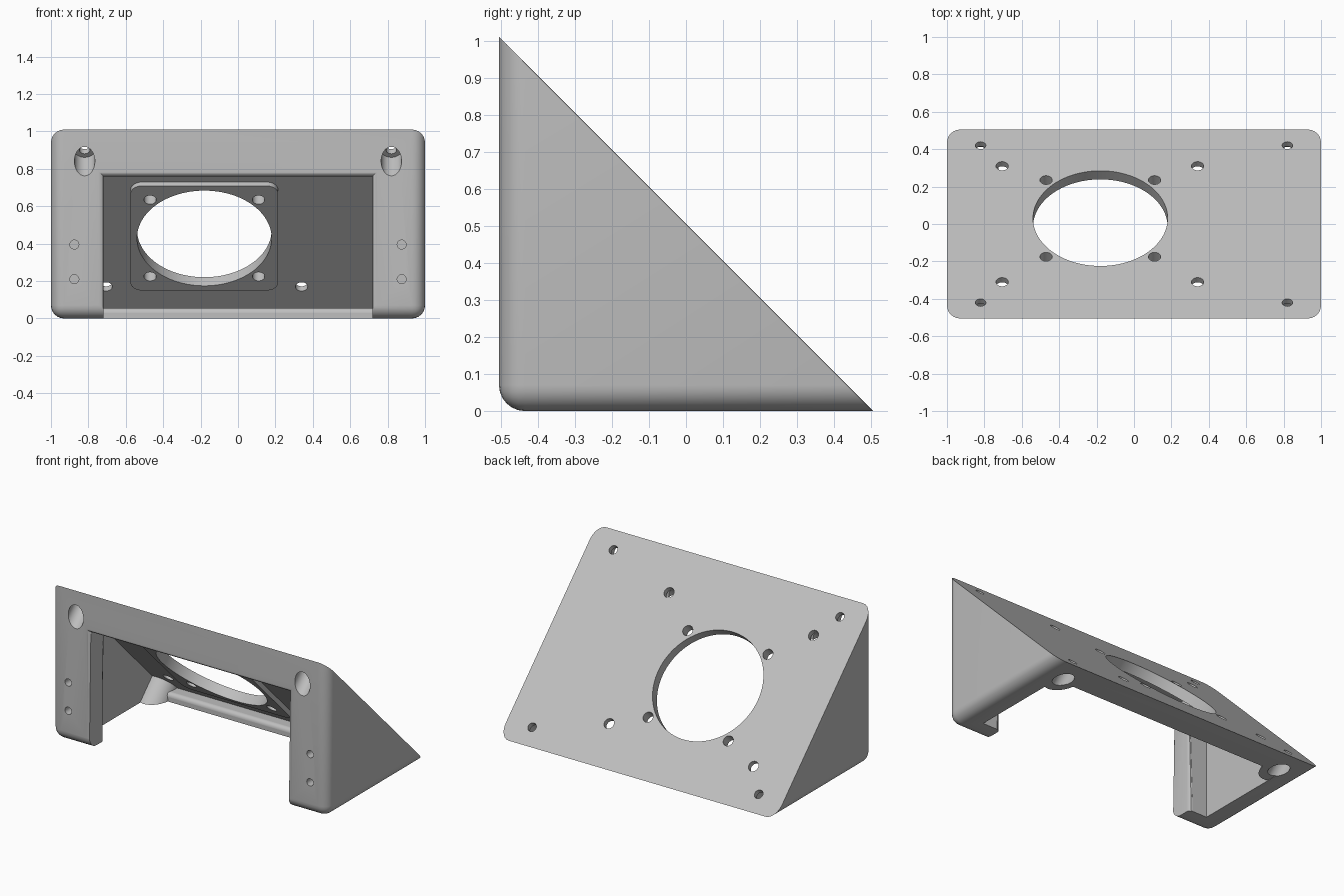
import bpy, bmesh
from math import sqrt, radians
from mathutils import Matrix, Vector

if "Cube" in bpy.data.objects:
    bpy.data.objects.remove(bpy.data.objects["Cube"])

H = 0.505                 # half depth; the slope is y + z = H
R2 = sqrt(2)
NORMAL = Vector((0, 1, 1)) / R2
# Slope frame: local x across, local y down the slope, local z outward
SLOPE = Matrix(((1, 0, 0, 0), (0, 1 / R2, 1 / R2, 0),
                (0, -1 / R2, 1 / R2, H), (0, 0, 0, 1)))

grey = bpy.data.materials.new("light_grey")
grey.use_nodes = True
grey.diffuse_color = (0.52, 0.52, 0.52, 1)
grey.node_tree.nodes["Principled BSDF"].inputs["Base Color"].default_value = (0.52, 0.52, 0.52, 1)


def finish(bm, name):
    bmesh.ops.recalc_face_normals(bm, faces=bm.faces)
    mesh = bpy.data.meshes.new(name)
    bm.to_mesh(mesh)
    bm.free()
    mesh.materials.append(grey)
    obj = bpy.data.objects.new(name, mesh)
    bpy.context.collection.objects.link(obj)
    return obj


def box(lo, hi):
    bm = bmesh.new()
    bmesh.ops.create_cube(bm, size=1)
    lo, hi = Vector(lo), Vector(hi)
    for v in bm.verts:
        v.co = (lo + hi) / 2 + Vector(a * b for a, b in zip(v.co, hi - lo))
    return bm


def clip(bm, point, normal):
    cut = bmesh.ops.bisect_plane(bm, geom=bm.verts[:] + bm.edges[:] + bm.faces[:],
                                 plane_co=point, plane_no=normal, clear_outer=True)
    edges = [e for e in cut["geom_cut"] if isinstance(e, bmesh.types.BMEdge)]
    bmesh.ops.contextual_create(bm, geom=edges)


def slope_cylinder(x, y, r, d0, d1, segments=32):
    """Cylinder square to the slope, from depth d0 to depth d1 below it."""
    bm = bmesh.new()
    place = SLOPE @ Matrix.Translation((x, y * R2, -(d0 + d1) / 2))
    bmesh.ops.create_cone(bm, cap_ends=True, segments=segments, radius1=r,
                          radius2=r, depth=d1 - d0, matrix=place)
    return bm


def combine(body, tool, operation):
    mod = body.modifiers.new(operation, "BOOLEAN")
    mod.operation, mod.object, mod.solver = operation, tool, "EXACT"
    bpy.context.view_layer.update()
    deps = bpy.context.evaluated_depsgraph_get()
    mesh = bpy.data.meshes.new_from_object(body.evaluated_get(deps))
    body.modifiers.clear()
    body.data = mesh
    bpy.data.objects.remove(tool)


# Wedge body: rounded block cut along the slope
bm = box((-1, -H, 0), (1, 3, 3))
bmesh.ops.bevel(bm, geom=bm.edges[:], offset=0.07, segments=6, profile=0.5, affect="EDGES")
clip(bm, (0, 0, H), NORMAL)
bracket = finish(bm, "angled_bracket")

# Hollow behind the front wall, open at the bottom
profile = [(-0.355, -0.2), (0.31, -0.2), (0.31, 0.055), (0.4, 0.055), (-0.355, 0.81)]
bm = bmesh.new()
face = bm.faces.new([bm.verts.new((-0.85, y, z)) for y, z in profile])
side = bmesh.ops.extrude_face_region(bm, geom=[face])["geom"]
bmesh.ops.translate(bm, vec=(1.7, 0, 0), verts=[v for v in side if isinstance(v, bmesh.types.BMVert)])
combine(bracket, finish(bm, "hollow_cutter"), "DIFFERENCE")

# Front opening between the legs
combine(bracket, finish(box((-0.72, -1, -0.3), (0.72, -0.34, 0.76)), "opening_cutter"), "DIFFERENCE")

# Round the edges of the legs, the top bar and the back rail
bm = bmesh.new()
bm.from_mesh(bracket.data)
bmesh.ops.remove_doubles(bm, verts=bm.verts, dist=0.0005)


def near(edge, axis, value):
    return all(abs(abs(v.co[axis]) - value) < 0.002 for v in edge.verts)


def soft(e):
    if len(e.link_faces) != 2 or e.calc_face_angle(0) < 0.5 or not e.is_convex:
        return False
    run = e.verts[0].co - e.verts[1].co
    leg = near(e, 0, 0.72) and abs(run.z) > 0.3
    bar = near(e, 2, 0.76) and near(e, 1, H) and abs(run.x) > 1
    rail = near(e, 1, 0.31) and abs(run.x) > 1
    return leg or bar or rail


bmesh.ops.bevel(bm, geom=[e for e in bm.edges if soft(e)], offset=0.025,
                segments=4, profile=0.5, affect="EDGES")
bm.to_mesh(bracket.data)
bm.free()

# Screw bosses in the four corners
CORNERS = [(x, y) for x in (-0.82, 0.82) for y in (-0.42, 0.42)]
for x, y in CORNERS:
    bm = slope_cylinder(x, y, 0.1, 0.01, 0.5)
    clip(bm, (0, 0, 0.002), (0, 0, -1))
    clip(bm, (0, 0.002 - H, 0), (0, -1, 0))
    combine(bracket, finish(bm, "screw_boss"), "UNION")

# Raised square pad around the round opening
bm = box((-0.575, 0.03 * R2 - 0.395, -0.065), (0.215, 0.03 * R2 + 0.395, -0.02))
upright = [e for e in bm.edges if abs(e.verts[0].co.z - e.verts[1].co.z) > 0.01]
bmesh.ops.bevel(bm, geom=upright, offset=0.06, segments=6, profile=0.5, affect="EDGES")
bm.transform(SLOPE)
combine(bracket, finish(bm, "pad"), "UNION")

# Round opening and the holes through the plate
holes = [(-0.18, 0.03, 0.36, 96)]
holes += [(x, y, 0.033, 32) for x in (-0.47, 0.11) for y in (-0.175, 0.235)]
holes += [(x, y, 0.033, 32) for x in (-0.705, 0.34) for y in (-0.31, 0.31)]
holes += [(x, y, 0.028, 32) for x, y in CORNERS]
for x, y, r, segments in holes:
    combine(bracket, finish(slope_cylinder(x, y, r, -0.1, 0.1, segments), "hole_cutter"), "DIFFERENCE")

# Wide screw-head bores from the front and from below
for x, y in CORNERS:
    combine(bracket, finish(slope_cylinder(x, y, 0.055, 0.035, 0.4), "bore_cutter"), "DIFFERENCE")

# Small blind holes in the legs
for x in (-0.875, 0.875):
    for z in (0.21, 0.395):
        bm = bmesh.new()
        place = Matrix.Translation((x, -H, z)) @ Matrix.Rotation(radians(90), 4, "X")
        bmesh.ops.create_cone(bm, cap_ends=True, segments=24, radius1=0.024,
                              radius2=0.024, depth=0.3, matrix=place)
        combine(bracket, finish(bm, "leg_hole_cutter"), "DIFFERENCE")

# Smooth the rounded faces, keep hard edges
bpy.ops.object.select_all(action="DESELECT")
bracket.select_set(True)
bpy.context.view_layer.objects.active = bracket
bpy.ops.object.shade_smooth_by_angle(angle=radians(30))
